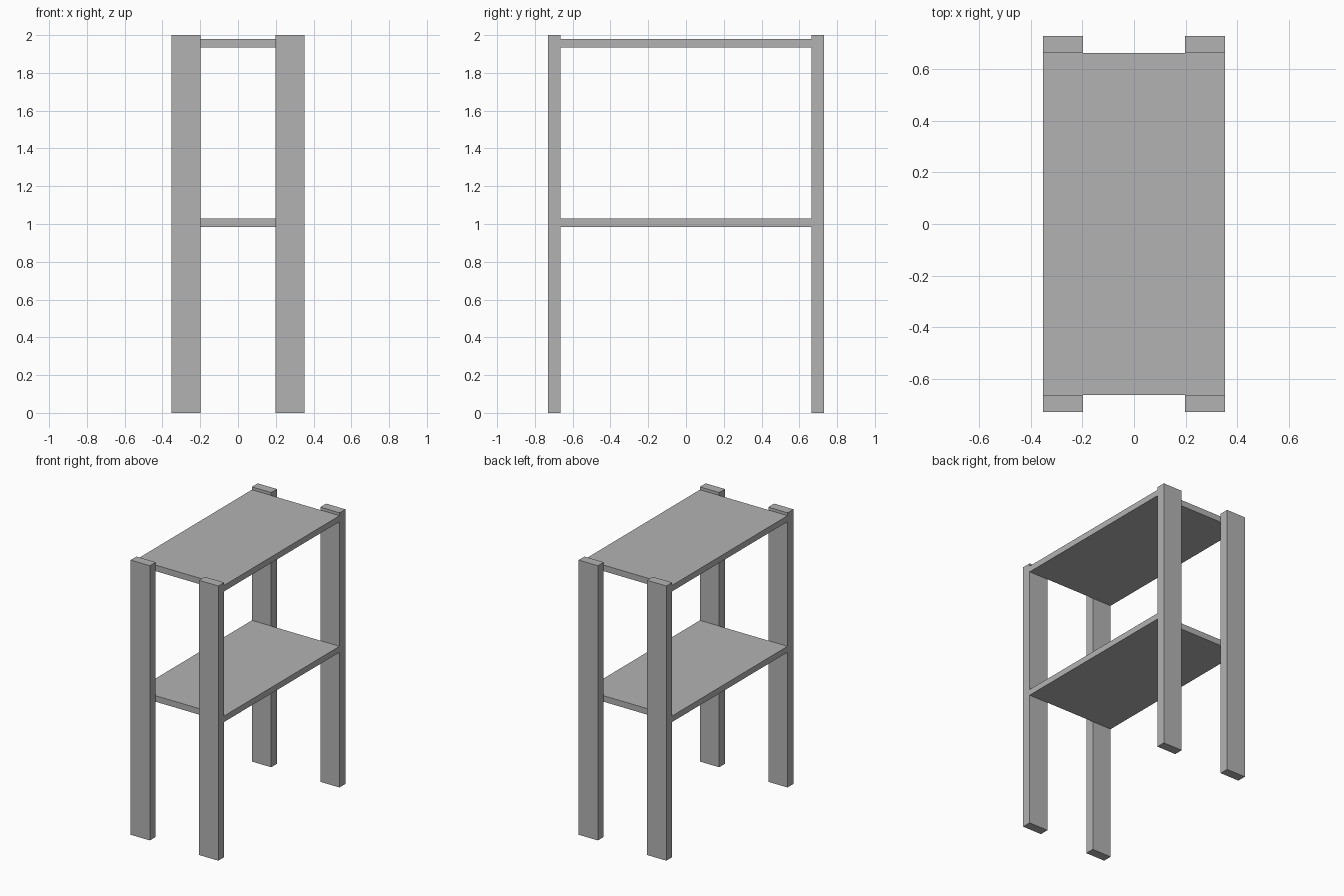
import bpy

default_cube = bpy.data.objects.get("Cube")
if default_cube:
    bpy.data.objects.remove(default_cube, do_unlink=True)

# Single grey finish
grey = bpy.data.materials.new("plain grey")
grey.use_nodes = True
colour = (0.45, 0.45, 0.45, 1)
grey.diffuse_color = colour
grey.node_tree.nodes["Principled BSDF"].inputs["Base Color"].default_value = colour


def box(name, low, high):
    """Add a box spanning two opposite corners."""
    centre = [(a + b) / 2 for a, b in zip(low, high)]
    bpy.ops.mesh.primitive_cube_add(size=1, location=centre)
    obj = bpy.context.object
    obj.name = name
    obj.scale = [b - a for a, b in zip(low, high)]
    bpy.ops.object.transform_apply(location=False, rotation=False, scale=True)
    obj.data.materials.append(grey)
    return obj


HALF_WIDTH, LEG_INNER = 0.353, 0.198
HALF_DEPTH, SHELF_END = 0.731, 0.664
HEIGHT, BOARD = 2.0, 0.044

# Four flat legs, one at each corner
for side, sx in (("left", 1), ("right", -1)):
    for end, sy in (("front", -1), ("back", 1)):
        xs = sorted((sx * LEG_INNER, sx * HALF_WIDTH))
        ys = sorted((sy * SHELF_END, sy * HALF_DEPTH))
        box(f"{end}_{side}_leg", (xs[0], ys[0], 0), (xs[1], ys[1], HEIGHT))

# Two shelves held between the legs
for name, bottom in (("middle_shelf", 0.984), ("top_shelf", 1.935)):
    box(name, (-HALF_WIDTH, -SHELF_END, bottom),
        (HALF_WIDTH, SHELF_END, bottom + BOARD))
